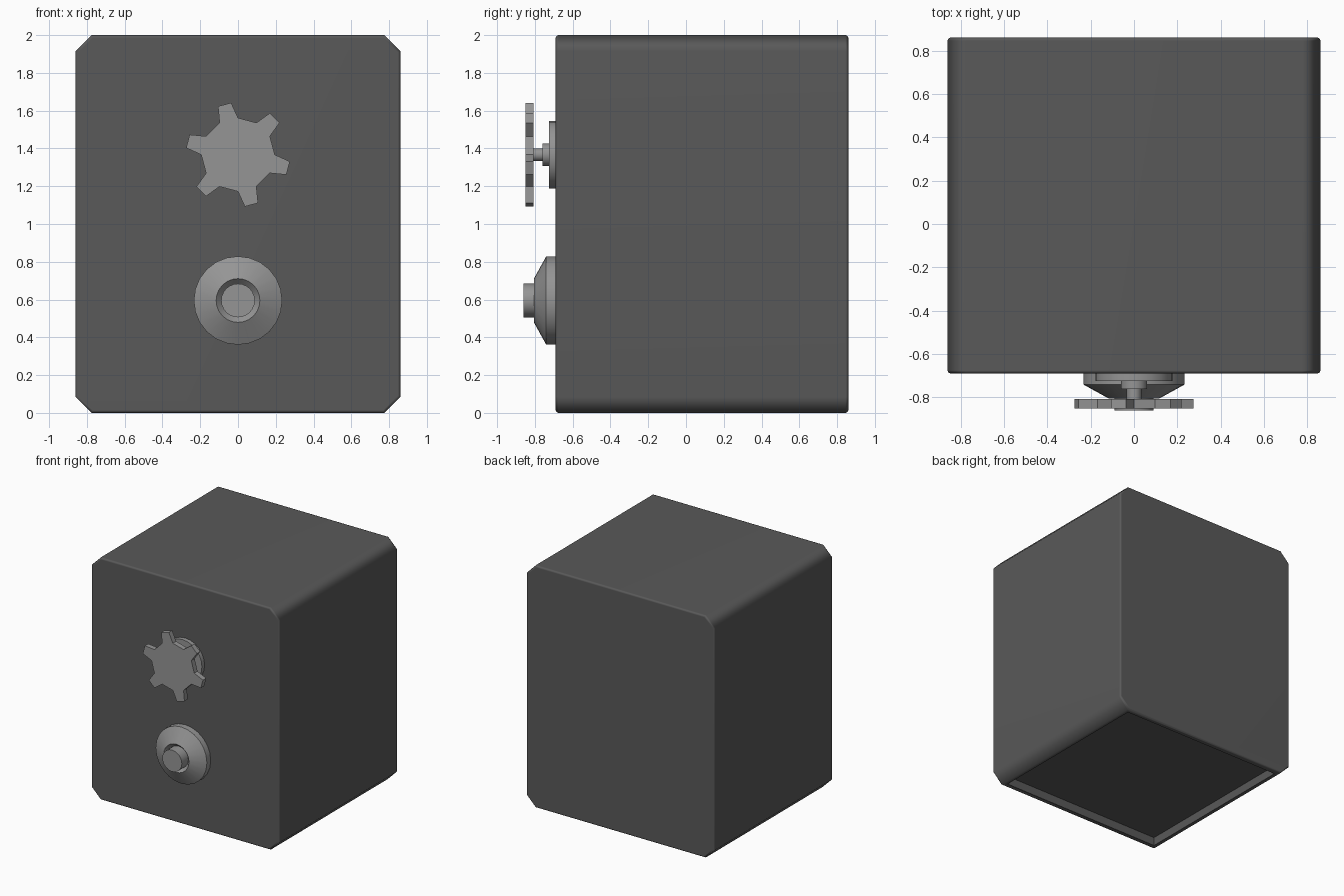
import bpy, bmesh
from math import sin, cos, radians, tau

if "Cube" in bpy.data.objects:
    bpy.data.objects.remove(bpy.data.objects["Cube"])


def material(name, v):
    m = bpy.data.materials.new(name)
    m.diffuse_color = (v, v, v, 1)
    m.use_nodes = True
    m.node_tree.nodes["Principled BSDF"].inputs["Base Color"].default_value = m.diffuse_color
    return m


dark = material("dark_casing", 0.1)
metal = material("grey_metal", 0.3)


def finish(name, bm, mat, angle=30):
    bmesh.ops.recalc_face_normals(bm, faces=bm.faces)
    me = bpy.data.meshes.new(name)
    bm.to_mesh(me)
    bm.free()
    me.materials.append(mat)
    ob = bpy.data.objects.new(name, me)
    bpy.context.collection.objects.link(ob)
    bpy.ops.object.select_all(action='DESELECT')
    ob.select_set(True)
    bpy.context.view_layer.objects.active = ob
    bpy.ops.object.shade_smooth_by_angle(angle=radians(angle))
    wn = ob.modifiers.new("weighted", 'WEIGHTED_NORMAL')
    wn.keep_sharp = True
    return ob


def prism(outline, y0, y1):
    """Extrude an x/z outline along y; returns the bmesh and its two end faces."""
    bm = bmesh.new()
    front = [bm.verts.new((x, y0, z)) for x, z in outline]
    back = [bm.verts.new((x, y1, z)) for x, z in outline]
    ends = [bm.faces.new(front), bm.faces.new(back)]
    n = len(outline)
    for i in range(n):
        j = (i + 1) % n
        bm.faces.new((front[i], front[j], back[j], back[i]))
    bmesh.ops.recalc_face_normals(bm, faces=bm.faces)
    return bm, ends


def lathe(name, profile, z, sides=24):
    """Spin a (radius, y) profile about a y axis at height z."""
    bm = bmesh.new()
    rings = [[bm.verts.new((r * cos(tau * i / sides), y, z + r * sin(tau * i / sides)))
              for i in range(sides)] for r, y in profile]
    for a, b in zip(rings, rings[1:]):
        for i in range(sides):
            j = (i + 1) % sides
            bm.faces.new((a[i], a[j], b[j], b[i]))
    bm.faces.new(rings[0])
    bm.faces.new(rings[-1])
    return finish(name, bm, metal)


# Casing with chamfered long edges and softened front and back rims
W, H, C = 0.86, 2.0, 0.085
outline = [(-W + C, 0), (W - C, 0), (W, C), (W, H - C),
           (W - C, H), (-W + C, H), (-W, H - C), (-W, C)]
bm, ends = prism(outline, -0.69, 0.86)
bmesh.ops.bevel(bm, geom=[e for f in ends for e in f.edges], offset=0.015,
                segments=2, profile=0.5, affect='EDGES')

# Recessed underside
bottom = max((f for f in bm.faces if f.normal.z < -0.99), key=lambda f: f.calc_area())
bmesh.ops.inset_region(bm, faces=[bottom], thickness=0.03, use_even_offset=True)
bmesh.ops.inset_region(bm, faces=[bottom], thickness=0.0, depth=-0.07)
finish("casing", bm, dark, 50)

# Upper gear mount: disc, hub and shaft
GZ = 1.367
lathe("gear_mount", [(0.178, -0.68), (0.178, -0.725), (0.06, -0.725),
                     (0.06, -0.76), (0.034, -0.76), (0.034, -0.82)], GZ)

# Six-toothed gear: neighbouring teeth share their root points
gear = []
for k in range(6):
    for offset, r in ((-15, 0.195), (-7.5, 0.277), (7.5, 0.277), (15, 0.195)):
        a = radians(45 + 60 * k + offset)
        gear.append((r * cos(a), GZ + r * sin(a)))
bm, _ = prism(gear, -0.85, -0.807)
finish("gear", bm, metal, 10)

# Lower conical socket with a sunken lip and centre button
lathe("socket_button", [(0.234, -0.68), (0.234, -0.74), (0.116, -0.805),
                        (0.089, -0.775), (0.089, -0.86)], 0.595)
